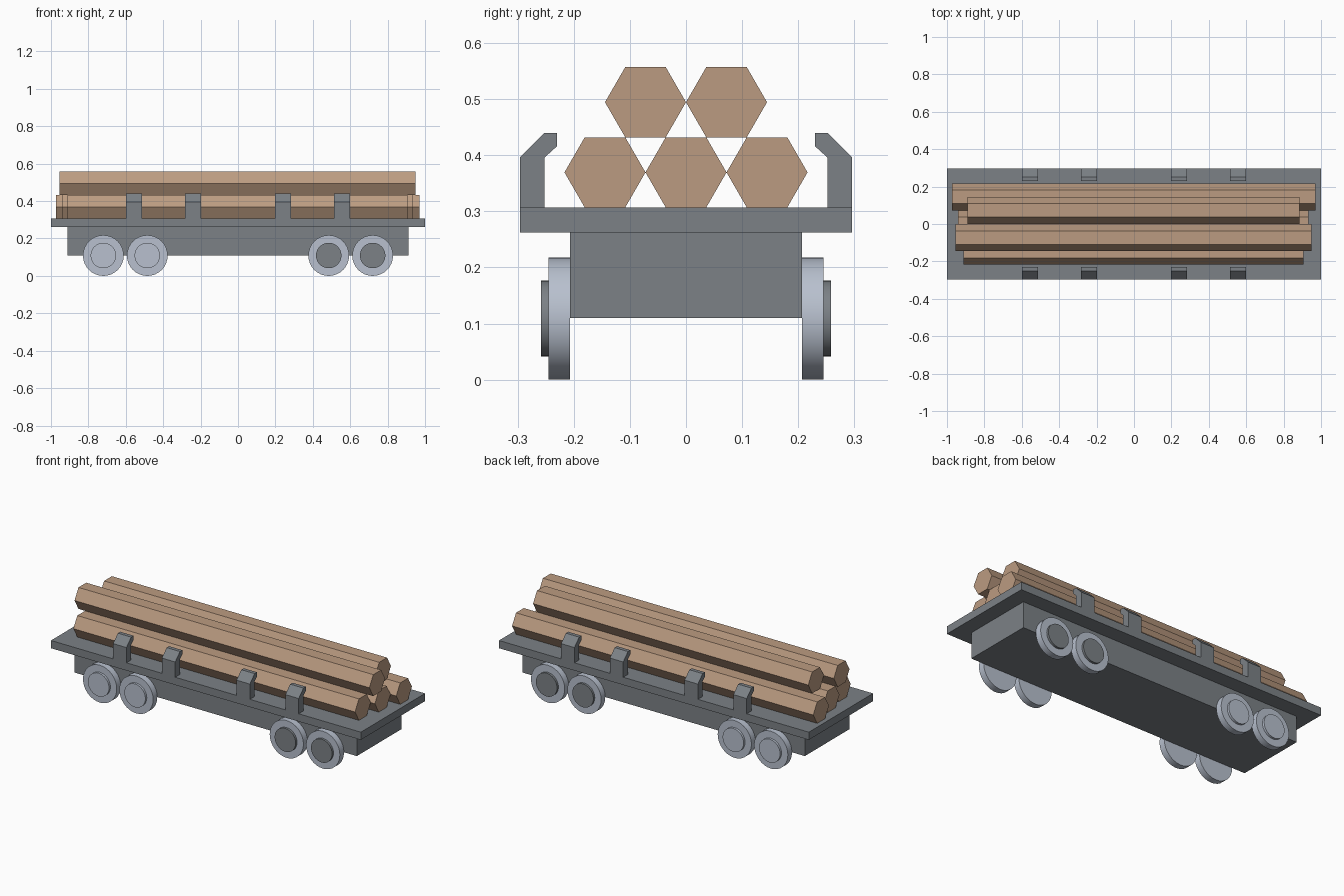
import bpy
import bmesh
from math import cos, sin, pi, radians

if "Cube" in bpy.data.objects:
    bpy.data.objects.remove(bpy.data.objects["Cube"])


def material(name, rgb):
    m = bpy.data.materials.new(name)
    m.diffuse_color = (*rgb, 1)
    m.use_nodes = True
    m.node_tree.nodes["Principled BSDF"].inputs["Base Color"].default_value = m.diffuse_color
    return m


STEEL = material("dark_steel", (0.20, 0.22, 0.24))
WHEEL = material("wheel_metal", (0.48, 0.53, 0.62))
WOOD = material("wood", (0.50, 0.33, 0.22))


def extrude(name, points, offset, mat):
    """Solid made by extruding a closed 3D outline along an offset."""
    bm = bmesh.new()
    face = bm.faces.new([bm.verts.new(p) for p in points])
    out = bmesh.ops.extrude_face_region(bm, geom=[face], use_keep_orig=True)
    moved = [v for v in out["geom"] if isinstance(v, bmesh.types.BMVert)]
    bmesh.ops.translate(bm, verts=moved, vec=offset)
    bmesh.ops.recalc_face_normals(bm, faces=bm.faces)
    mesh = bpy.data.meshes.new(name)
    bm.to_mesh(mesh)
    bm.free()
    mesh.materials.append(mat)
    obj = bpy.data.objects.new(name, mesh)
    bpy.context.collection.objects.link(obj)
    return obj


def box(name, x, y, z0, z1, mat):
    pts = [(-x, -y, z0), (x, -y, z0), (x, y, z0), (-x, y, z0)]
    return extrude(name, pts, (0, 0, z1 - z0), mat)


def disc(name, x, z, radius, y0, y1, mat):
    pts = [(x + radius * cos(2 * pi * i / 32), y0, z + radius * sin(2 * pi * i / 32))
           for i in range(32)]
    obj = extrude(name, pts, (0, y1 - y0, 0), mat)
    bpy.ops.object.select_all(action='DESELECT')
    bpy.context.view_layer.objects.active = obj
    obj.select_set(True)
    bpy.ops.object.shade_smooth_by_angle(angle=radians(30))
    return obj


# Flat deck and the chassis below it
box("deck", 1.0, 0.296, 0.262, 0.307, STEEL)
box("chassis", 0.912, 0.207, 0.11, 0.262, STEEL)

# Wheels with raised hubs; hubs at the +x end are dark
for side in (-1, 1):
    for x in (-0.72, -0.485, 0.485, 0.72):
        disc("wheel", x, 0.109, 0.109, side * 0.207, side * 0.245, WHEEL)
        disc("wheel_hub", x, 0.109, 0.068, side * 0.245, side * 0.258,
             STEEL if x > 0 else WHEEL)

# Side stakes with inward hooked tips
STAKE = [(0.296, 0.307), (0.296, 0.396), (0.252, 0.44), (0.23, 0.44),
         (0.23, 0.416), (0.252, 0.396), (0.252, 0.307)]
for side in (-1, 1):
    for x in (-0.556, -0.241, 0.241, 0.556):
        extrude("side_stake", [(x - 0.043, side * y, z) for y, z in STAKE],
                (0.086, 0, 0), STEEL)

# Stack of hexagonal logs: y, z, start x, end x
R = 0.0722
LOW = 0.307 + R * sin(pi / 3)
HIGH = LOW + 2 * R * sin(pi / 3)
for y, z, x0, x1 in ((-2 * R, LOW, -0.911, 0.907), (0, LOW, -0.94, 0.934),
                     (2 * R, LOW, -0.973, 0.971), (-R, HIGH, -0.954, 0.949),
                     (R, HIGH, -0.89, 0.886)):
    pts = [(x0, y + R * cos(i * pi / 3), z + R * sin(i * pi / 3)) for i in range(6)]
    extrude("log", pts, (x1 - x0, 0, 0), WOOD)
